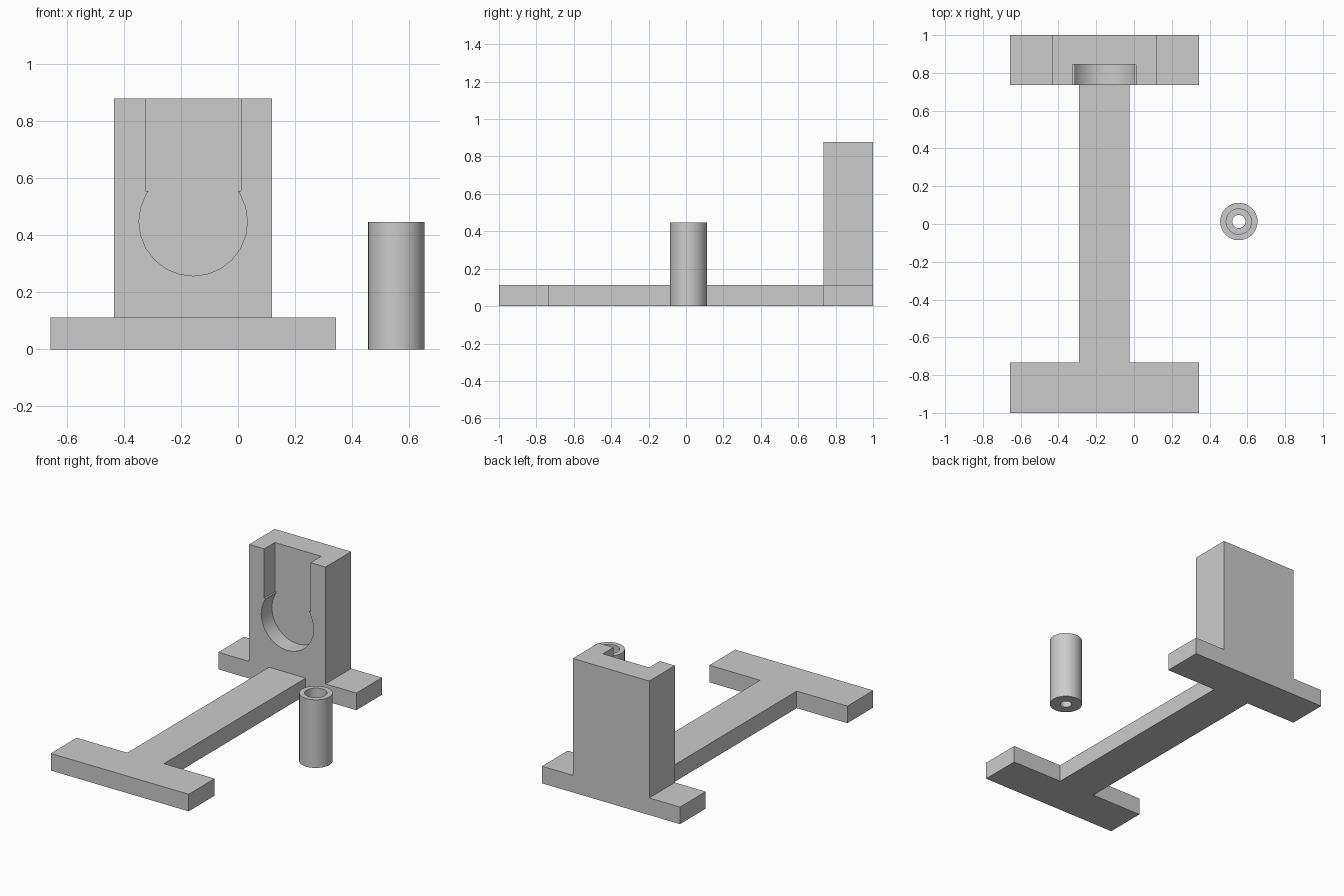
import bpy, bmesh, math
from mathutils import Vector

cube = bpy.data.objects.get("Cube")
if cube:
    bpy.data.objects.remove(cube, do_unlink=True)

grey = bpy.data.materials.new("plain grey")
grey.use_nodes = True
grey.diffuse_color = (0.6, 0.6, 0.6, 1)
grey.node_tree.nodes["Principled BSDF"].inputs["Base Color"].default_value = (0.6, 0.6, 0.6, 1)


def make_object(name, bm):
    bmesh.ops.recalc_face_normals(bm, faces=bm.faces)
    mesh = bpy.data.meshes.new(name)
    bm.to_mesh(mesh)
    bm.free()
    mesh.materials.append(grey)
    obj = bpy.data.objects.new(name, mesh)
    bpy.context.collection.objects.link(obj)
    return obj


def prism(name, outline, axis, low, high):
    """Extrude a flat outline along y (outline in x, z) or z (outline in x, y)."""
    bm = bmesh.new()
    place = (lambda a, b: (a, low, b)) if axis == "y" else (lambda a, b: (a, b, low))
    face = bm.faces.new([bm.verts.new(place(a, b)) for a, b in outline])
    moved = bmesh.ops.extrude_face_region(bm, geom=[face])["geom"]
    step = Vector((0, high - low, 0) if axis == "y" else (0, 0, high - low))
    bmesh.ops.translate(bm, vec=step, verts=[v for v in moved if isinstance(v, bmesh.types.BMVert)])
    return make_object(name, bm)


def smooth(obj):
    bpy.ops.object.select_all(action="DESELECT")
    obj.select_set(True)
    bpy.context.view_layer.objects.active = obj
    bpy.ops.object.shade_smooth_by_angle(angle=math.radians(35))


MID = -0.157            # centre line of the stand
FOOT, BEAM, POST = 0.5, 0.133, 0.277   # half widths
BASE_H, POST_H = 0.112, 0.878
UPRIGHT_Y = 0.735


def mirrored(half):
    """Complete a right-hand half outline about the stand's centre line."""
    return [(MID + a, b) for a, b in half] + [(MID - a, b) for a, b in reversed(half)]


# Front foot and connecting beam
prism("base_rail", mirrored([(FOOT, -1), (FOOT, -0.732), (BEAM, -0.732), (BEAM, UPRIGHT_Y)]),
      "z", 0, BASE_H)

# Rear foot and post
upright = prism("rear_upright",
                mirrored([(FOOT, 0), (FOOT, BASE_H), (POST, BASE_H), (POST, POST_H)]),
                "y", UPRIGHT_Y, 1)

# Keyhole pocket: round seat below an open slot
SEAT_Z, SEAT_R, SLOT_W, SLOT_Z = 0.447, 0.19, 0.168, 0.555
ledge = math.sqrt(SEAT_R ** 2 - (SLOT_Z - SEAT_Z) ** 2)
arc = [(SEAT_R * math.cos(math.radians(d)), SEAT_Z + SEAT_R * math.sin(math.radians(d)))
       for d in range(-90, 31, 15)]
half = arc[1:] + [(ledge, SLOT_Z), (SLOT_W, SLOT_Z), (SLOT_W, 1)]
outline = [(MID, SEAT_Z - SEAT_R)] + mirrored(half)
cutter = prism("pocket_cutter", outline, "y", 0.6, 0.845)
cutter.hide_render = True
cut = upright.modifiers.new("pocket", "BOOLEAN")
cut.operation = "DIFFERENCE"
cut.solver = "EXACT"
cut.object = cutter
bpy.context.view_layer.objects.active = upright
bpy.ops.object.modifier_apply(modifier=cut.name)
bpy.data.objects.remove(cutter, do_unlink=True)
smooth(upright)

# Loose sleeve with a stepped bore, lathed from its wall section
SIDES = 32
section = [(0.035, 0), (0.099, 0), (0.099, 0.446), (0.067, 0.446), (0.067, 0.06), (0.035, 0.06)]
bm = bmesh.new()
rings = [[bm.verts.new((r * math.cos(math.tau * i / SIDES), r * math.sin(math.tau * i / SIDES), z))
          for i in range(SIDES)] for r, z in section]
for k, ring in enumerate(rings):
    after = rings[(k + 1) % len(rings)]
    for i in range(SIDES):
        j = (i + 1) % SIDES
        bm.faces.new((ring[i], ring[j], after[j], after[i]))
sleeve = make_object("sleeve", bm)
sleeve.location = (0.555, 0.013, 0)
smooth(sleeve)
